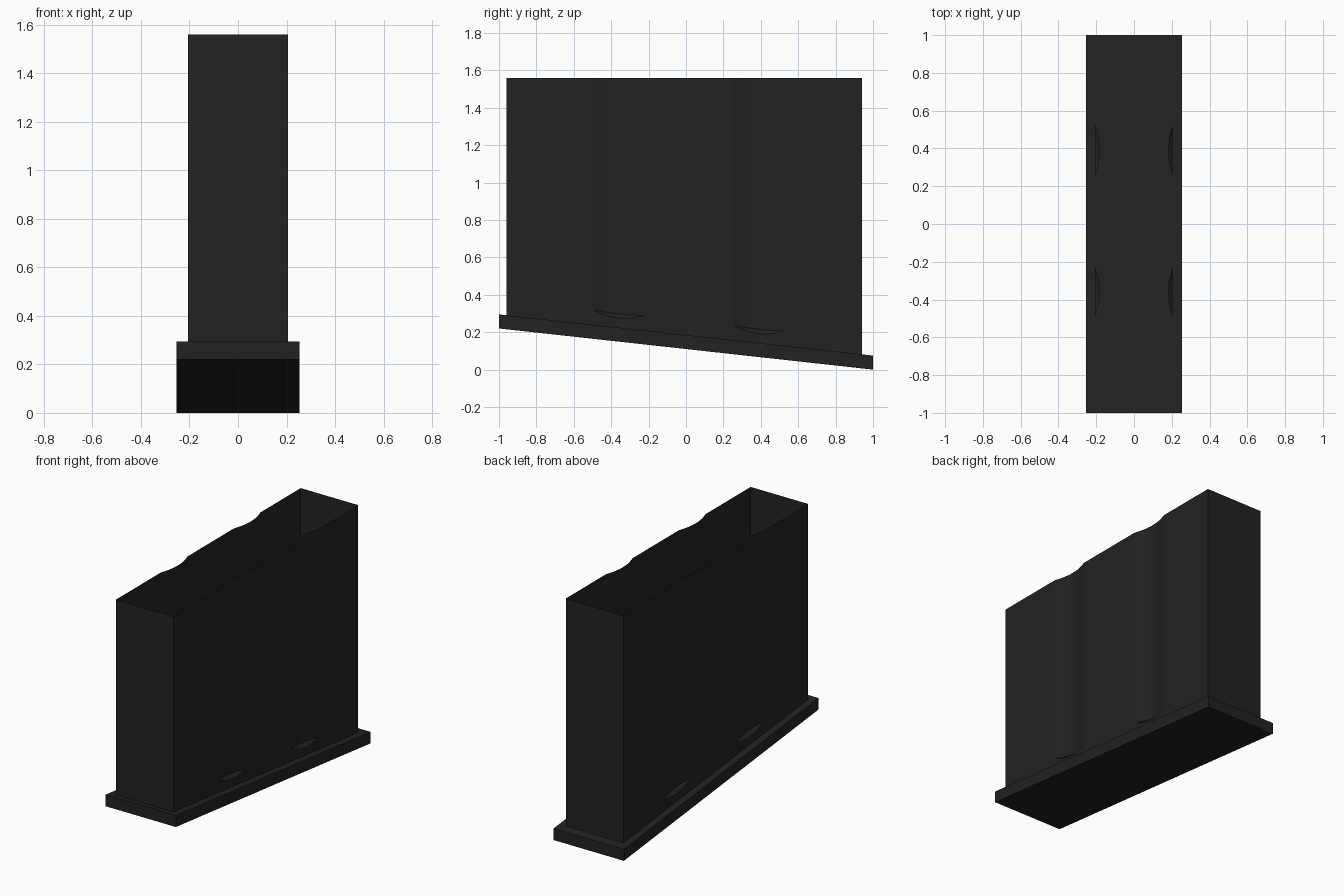
import bpy, bmesh, math

if "Cube" in bpy.data.objects:
    bpy.data.objects.remove(bpy.data.objects["Cube"])

steel = bpy.data.materials.new("near black")
steel.diffuse_color = (0.016, 0.016, 0.016, 1)
steel.use_nodes = True
steel.node_tree.nodes["Principled BSDF"].inputs["Base Color"].default_value = steel.diffuse_color


def plate_top(y):
    return 0.185 - 0.11 * y


def make(name, bm):
    bmesh.ops.recalc_face_normals(bm, faces=bm.faces)
    me = bpy.data.meshes.new(name)
    bm.to_mesh(me)
    bm.free()
    me.materials.append(steel)
    ob = bpy.data.objects.new(name, me)
    bpy.context.collection.objects.link(ob)
    return ob


# sloped base plate
bm = bmesh.new()
bmesh.ops.create_cube(bm, size=1)
for v in bm.verts:
    v.co.x *= 0.506
    v.co.y *= 2
    v.co.z = plate_top(v.co.y) - (0.075 if v.co.z < 0 else 0)
make("base_plate", bm)

# open-topped thin box with two shallow vertical grooves on each side
W, Y0, Y1, TOP = 0.207, -0.96, 0.94, 1.56
HALF, DEPTH, N = 0.135, 0.026, 10
side = [(Y0, 0, 1)]                      # y, groove depth, position across groove
for c in (-0.36, 0.39):
    for i in range(N + 1):
        t = 2 * i / N - 1
        side.append((c + t * HALF, DEPTH * (1 - t * t), t))
side.append((Y1, 0, 1))
loop = [(1, *p) for p in side] + [(-1, *p) for p in reversed(side)]

bm = bmesh.new()
rings = [[], [], [], []]
for s, y, d, t in loop:
    foot = plate_top(y) + 0.05 + 0.03 * t * t
    levels = ((0, plate_top(y)), (0, foot), (d, foot + d * 0.9), (d, TOP))
    for ring, (inset, z) in zip(rings, levels):
        ring.append(bm.verts.new((s * (W - inset), y, z)))
for lo, hi in zip(rings, rings[1:]):
    for i in range(len(loop)):
        j = (i + 1) % len(loop)
        bm.faces.new((lo[i], lo[j], hi[j], hi[i]))
bmesh.ops.remove_doubles(bm, verts=bm.verts, dist=0.00001)
body = make("box_body", bm)

bpy.context.view_layer.objects.active = body
body.select_set(True)
bpy.ops.object.shade_smooth_by_angle(angle=math.radians(15))
